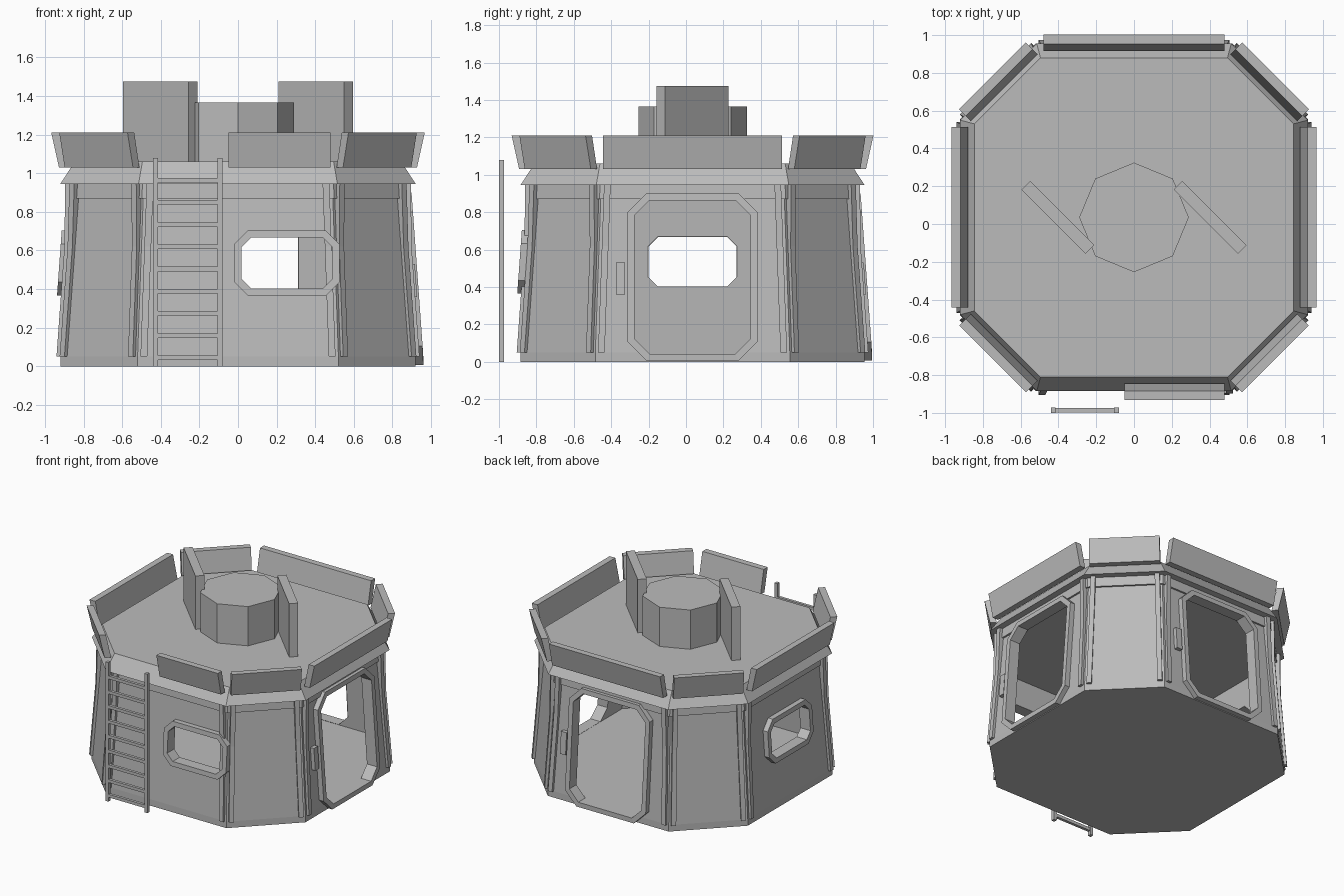
import bpy, bmesh, math
from mathutils import Vector

cube = bpy.data.objects.get("Cube")
if cube:
    bpy.data.objects.remove(cube, do_unlink=True)

GREY = (0.5, 0.5, 0.5, 1)
mat = bpy.data.materials.new("concrete_grey")
mat.use_nodes = True
mat.diffuse_color = GREY
mat.node_tree.nodes["Principled BSDF"].inputs["Base Color"].default_value = GREY

CENTRE = Vector((0, 0.035, 0))
ROOT = math.sqrt(0.5)
ROOF_Z = 1.06


def loft(name, loops, cyclic=False):
    """Skin a list of equal-length loops; cap the ends unless cyclic."""
    bm = bmesh.new()
    rings = [[bm.verts.new(p) for p in loop] for loop in loops]
    n = len(rings[0])
    pairs = list(zip(rings, rings[1:]))
    if cyclic:
        pairs.append((rings[-1], rings[0]))
    else:
        bm.faces.new(rings[0])
        bm.faces.new(rings[-1])
    for a, b in pairs:
        for i in range(n):
            j = (i + 1) % n
            bm.faces.new((a[i], a[j], b[j], b[i]))
    bmesh.ops.recalc_face_normals(bm, faces=bm.faces)
    mesh = bpy.data.meshes.new(name)
    bm.to_mesh(mesh)
    bm.free()
    mesh.materials.append(mat)
    obj = bpy.data.objects.new(name, mesh)
    bpy.context.collection.objects.link(obj)
    return obj


def octagon(z, a, h):
    """Octagon with apothem a and half edge h on its four main sides."""
    pts = [(a, -h), (a, h), (h, a), (-h, a), (-a, h), (-a, -h), (-h, -a), (h, -a)]
    return [CENTRE + Vector((x, y, z)) for x, y in pts]


def box(name, lo, hi):
    loops = [[(lo[0], lo[1], z), (hi[0], lo[1], z), (hi[0], hi[1], z), (lo[0], hi[1], z)]
             for z in (lo[2], hi[2])]
    return loft(name, loops)


def wall_size(z):
    """Apothem and half edge of the tapering wall at height z."""
    t = max(z - 0.05, 0) / 0.9
    return 0.92 - 0.065 * t, 0.52 - 0.032 * t


def side_size(side, z):
    a, h = wall_size(z)
    return ((a + h) * ROOT, (a - h) * ROOT) if side % 2 else (a, h)


def on_side(side, u, z, out):
    """Point on one of eight sides, u along it and out from the centre."""
    ang = side * math.pi / 4
    c, s = math.cos(ang), math.sin(ang)
    return CENTRE + Vector((c * out - s * u, s * out + c * u, z))


def on_wall(side, u, z, w):
    return on_side(side, u, z, side_size(side, z)[0] + w)


def chamfered(side, u, z, hu, hz, ch, w):
    pts = [(hu, ch - hz), (hu, hz - ch), (hu - ch, hz), (ch - hu, hz),
           (-hu, hz - ch), (-hu, ch - hz), (ch - hu, -hz), (hu - ch, -hz)]
    return [on_wall(side, u + p, z + q, w) for p, q in pts]


def cut(target, cutter):
    mod = target.modifiers.new("cut", "BOOLEAN")
    mod.operation = "DIFFERENCE"
    mod.solver = "EXACT"
    mod.object = cutter
    bpy.context.view_layer.objects.active = target
    bpy.ops.object.modifier_apply(modifier=mod.name)
    bpy.data.objects.remove(cutter, do_unlink=True)


# Hollow tapering walls with floor
walls = loft("walls", [octagon(z, *wall_size(z)) for z in (0, 0.05, 0.95)])
cavity = loft("cavity", [octagon(z, wall_size(z)[0] - 0.045, wall_size(z)[1] - 0.02)
                         for z in (0.04, 0.92)])
cut(walls, cavity)


# Framed openings: side, centre u, centre z, half width, half height, chamfer
openings = {
    "right_door": (0, 0, 0.453, 0.31, 0.41, 0.08),
    "back_door": (2, 0, 0.453, 0.31, 0.41, 0.08),
    "left_window": (4, 0, 0.535, 0.235, 0.132, 0.05),
    "front_window": (6, 0.253, 0.535, 0.235, 0.132, 0.05),
}
for name, (side, u, z, hu, hz, ch) in openings.items():
    inner = (side, u, z, hu, hz, ch)
    outer = (side, u, z, hu + 0.037, hz + 0.037, ch + 0.02)
    cut(walls, loft("cutter", [chamfered(*inner, w) for w in (-0.12, 0.1)]))
    loft(name + "_frame", [chamfered(*outer, -0.02), chamfered(*outer, 0.04),
                           chamfered(*inner, 0.04), chamfered(*inner, -0.047)], cyclic=True)
    if "door" in name:
        loft(name + "_keypad", [[on_wall(side, p, q, w) for p, q in
                                 ((-0.41, 0.36), (-0.362, 0.36), (-0.362, 0.53), (-0.41, 0.53))]
                                for w in (-0.01, 0.03)])

# Paired ribs beside every corner, flaring under the cornice
for side in range(8):
    for sign in (-1, 1):
        loops = []
        for z, w in ((0.05, 0.02), (0.62, 0.02), (0.948, 0.04)):
            h = side_size(side, z)[1]
            u0, u1 = sign * (h - 0.05), sign * (h - 0.015)
            loops.append([on_wall(side, u0, z, -0.01), on_wall(side, u1, z, -0.01),
                          on_wall(side, u1, z, w), on_wall(side, u0, z, w)])
        loft("corner_rib", loops)

# Band and sloped cornice with the flat roof
loft("upper_band", [octagon(0.87, 0.875, 0.497), octagon(0.948, 0.87, 0.495)])
loft("roof_cornice", [octagon(0.945, 0.92, 0.515), octagon(ROOF_Z, 0.845, 0.495)])

# Outward leaning parapet panels; the front one leaves a gap for the ladder
for side in range(8):
    shift = 0.092 if side % 2 else 0
    u0, u1 = (-0.25, 0.25) if side % 2 else (-0.478, 0.478)
    if side == 6:
        u0 = -0.05
    section = ((0.88, 1.03), (0.927, 1.03), (0.967, 1.21), (0.918, 1.21))
    loft("parapet_panel", [[on_side(side, u, z, d + shift) for d, z in section]
                           for u in (u0, u1)])

# Roof drum
loft("roof_drum", [[CENTRE + Vector((0.29 * math.cos(i * math.pi / 4),
                                     0.29 * math.sin(i * math.pi / 4), z))
                    for i in range(8)] for z in (ROOF_Z - 0.01, 1.365)])

# Diagonal shield slabs on both sides of the drum
along, across = Vector((ROOT, -ROOT, 0)), Vector((ROOT, ROOT, 0))
for name, x in (("left_shield", 0.403), ("right_shield", -0.403)):
    mid = CENTRE + Vector((x, 0, 0))
    loft(name, [[mid + along * p * 0.24 + across * q * 0.032 + Vector((0, 0, z))
                 for p, q in ((-1, -1), (1, -1), (1, 1), (-1, 1))]
                for z in (ROOF_Z - 0.01, 1.475)])

# Ladder
for x in (-0.44, -0.105):
    box("ladder_rail", (x, -1, 0), (x + 0.025, -0.972, 1.08))
for i in range(9):
    z = 0.032 + 0.115 * i
    box("ladder_rung", (-0.42, -0.997, z), (-0.1, -0.975, z + 0.024))
